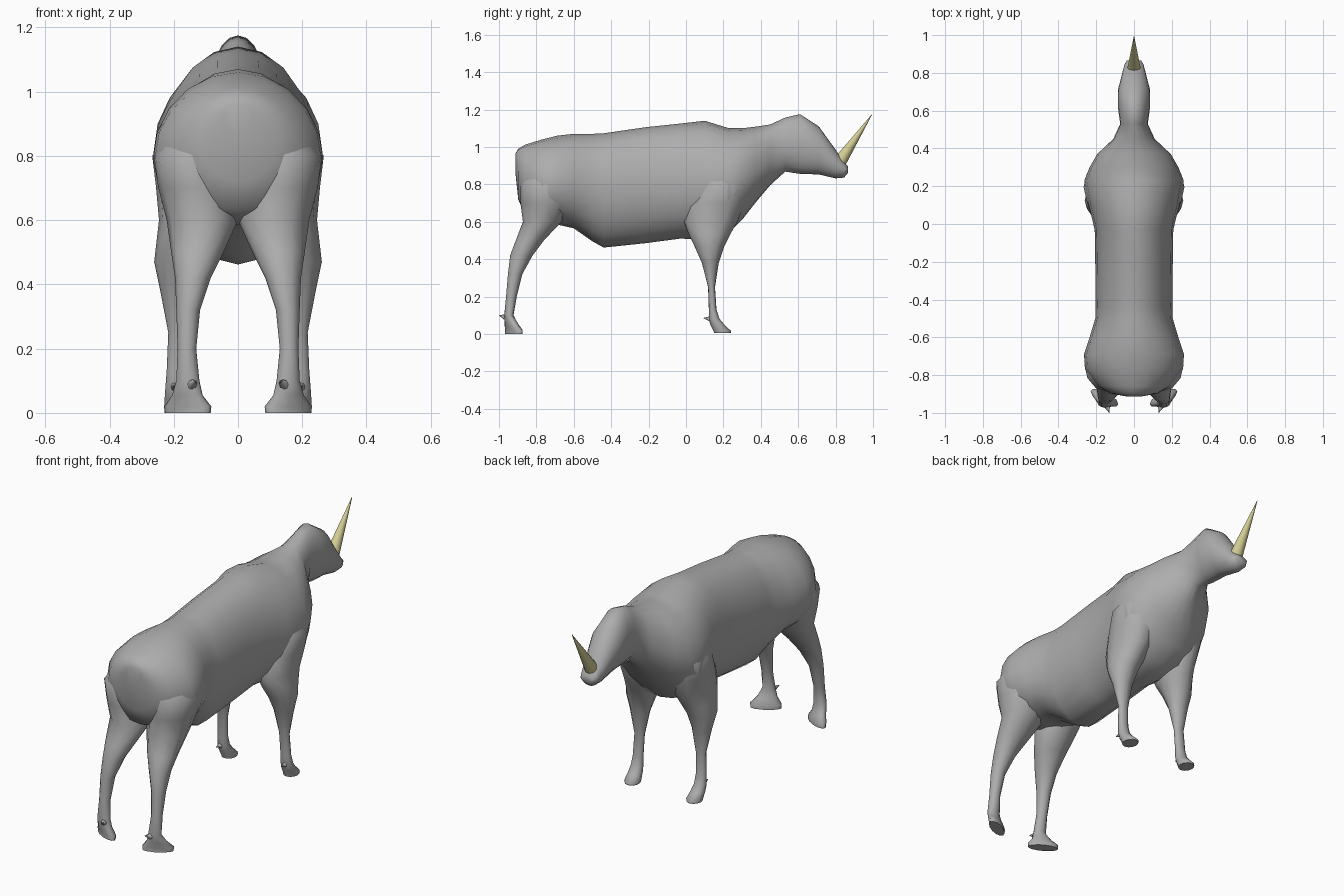
import bpy, bmesh, math
from mathutils import Vector

cube = bpy.data.objects.get("Cube")
if cube:
    bpy.data.objects.remove(cube, do_unlink=True)


def material(name, rgb):
    mat = bpy.data.materials.new(name)
    mat.use_nodes = True
    mat.diffuse_color = (*rgb, 1)
    bsdf = mat.node_tree.nodes["Principled BSDF"]
    bsdf.inputs["Base Color"].default_value = (*rgb, 1)
    bsdf.inputs["Roughness"].default_value = 0.8
    return mat


HIDE = material("grey hide", (0.42, 0.42, 0.42))
HORN = material("pale horn", (0.66, 0.62, 0.30))


def loft(name, rings, mat, sharp=65):
    """Skin a list of equally long point rings, cap both ends, shade smooth."""
    bm = bmesh.new()
    loops = [[bm.verts.new(p) for p in ring] for ring in rings]
    n = len(loops[0])
    for a, b in zip(loops, loops[1:]):
        for i in range(n):
            j = (i + 1) % n
            bm.faces.new((a[i], a[j], b[j], b[i]))
    bm.faces.new(loops[0])
    bm.faces.new(loops[-1])
    bmesh.ops.recalc_face_normals(bm, faces=bm.faces)
    for f in bm.faces:
        f.smooth = True
    for e in bm.edges:
        e.smooth = e.calc_face_angle(0) < math.radians(sharp)
    mesh = bpy.data.meshes.new(name)
    bm.to_mesh(mesh)
    bm.free()
    mesh.materials.append(mat)
    obj = bpy.data.objects.new(name, mesh)
    bpy.context.collection.objects.link(obj)
    return obj


def angles(n):
    return [2 * math.pi * i / n for i in range(n)]


def body_ring(y, top, bottom, half, mid):
    """Upright section with separate heights above and below its widest line."""
    return [(half * math.cos(a), y,
             mid + math.sin(a) * ((top - mid) if math.sin(a) > 0 else (mid - bottom)))
            for a in angles(20)]


def leg_ring(side, z, x0, x1, y0, y1, shear=0):
    """Level section filling x0..x1 and y0..y1, optionally turned outward."""
    cx, cy, rx, ry = (x0 + x1) / 2, (y0 + y1) / 2, (x1 - x0) / 2, (y1 - y0) / 2
    return [(side * (cx + rx * math.cos(a)),
             cy + ry * math.sin(a) + shear * rx * math.cos(a), z) for a in angles(12)]


def cone(name, base, tip, radius, mat, n=12):
    base, tip = Vector(base), Vector(tip)
    turn = (tip - base).to_track_quat('Z', 'Y')
    rings = [[centre + turn @ Vector((r * math.cos(a), r * math.sin(a), 0))
              for a in angles(n)] for centre, r in ((base, radius), (tip, 0.001))]
    return loft(name, rings, mat)


# Body, neck and head: y, top, bottom, half width, height of widest line
BODY = [
    (-0.912, 0.965, 0.86, 0.045, 0.92),
    (-0.897, 0.99, 0.72, 0.125, 0.86),
    (-0.86, 1.012, 0.63, 0.19, 0.82),
    (-0.77, 1.04, 0.585, 0.258, 0.80),
    (-0.69, 1.06, 0.585, 0.265, 0.79),
    (-0.60, 1.07, 0.565, 0.235, 0.79),
    (-0.50, 1.07, 0.495, 0.205, 0.78),
    (-0.44, 1.073, 0.462, 0.203, 0.78),
    (-0.22, 1.105, 0.485, 0.205, 0.79),
    (-0.03, 1.125, 0.51, 0.208, 0.80),
    (0.10, 1.14, 0.505, 0.24, 0.80),
    (0.23, 1.10, 0.54, 0.263, 0.81),
    (0.30, 1.10, 0.61, 0.235, 0.83),
    (0.37, 1.108, 0.70, 0.195, 0.87),
    (0.45, 1.12, 0.795, 0.11, 0.93),
    (0.53, 1.157, 0.868, 0.073, 1.00),
    (0.61, 1.175, 0.856, 0.084, 1.02),
    (0.71, 1.11, 0.853, 0.085, 0.99),
    (0.80, 0.985, 0.832, 0.062, 0.91),
    (0.845, 0.92, 0.836, 0.05, 0.88),
    (0.865, 0.898, 0.86, 0.038, 0.88),
]
loft("body_and_head", [body_ring(*r) for r in BODY], HIDE)

# Legs: z, inner x, outer x, back y, front y, outward shear
HIND = [
    (0.90, 0.06, 0.18, -0.83, -0.66),
    (0.80, 0.03, 0.262, -0.885, -0.61),
    (0.70, 0.01, 0.248, -0.885, -0.61),
    (0.60, 0.00, 0.222, -0.872, -0.665),
    (0.50, 0.045, 0.208, -0.91, -0.76),
    (0.42, 0.085, 0.196, -0.94, -0.82),
    (0.32, 0.118, 0.192, -0.952, -0.875),
    (0.20, 0.13, 0.188, -0.962, -0.905),
    (0.10, 0.12, 0.192, -0.972, -0.922),
    (0.055, 0.11, 0.205, -0.968, -0.90, 0.3),
    (0.02, 0.083, 0.23, -0.955, -0.885, 0.45),
    (0.0, 0.085, 0.228, -0.955, -0.885, 0.45),
]
FORE = [
    (0.92, 0.05, 0.19, 0.12, 0.28),
    (0.80, 0.04, 0.267, 0.06, 0.33),
    (0.70, 0.04, 0.255, 0.01, 0.315),
    (0.60, 0.06, 0.246, -0.01, 0.275),
    (0.53, 0.08, 0.254, 0.015, 0.235),
    (0.47, 0.105, 0.261, 0.045, 0.205),
    (0.38, 0.135, 0.242, 0.085, 0.175),
    (0.25, 0.158, 0.217, 0.118, 0.155),
    (0.13, 0.163, 0.222, 0.122, 0.163),
    (0.08, 0.16, 0.226, 0.122, 0.18),
    (0.05, 0.155, 0.228, 0.13, 0.205),
    (0.015, 0.148, 0.23, 0.148, 0.242),
    (0.005, 0.15, 0.228, 0.15, 0.24),
]
for side, word in ((1, "left"), (-1, "right")):
    loft(f"hind_leg_{word}", [leg_ring(side, *r) for r in HIND], HIDE)
    loft(f"front_leg_{word}", [leg_ring(side, *r) for r in FORE], HIDE)
    # Dewclaws behind each foot
    cone(f"hind_dewclaw_{word}", (side * 0.148, -0.95, 0.085),
         (side * 0.13, -1.0, 0.10), 0.022, HIDE, 8)
    cone(f"front_dewclaw_{word}", (side * 0.195, 0.145, 0.08),
         (side * 0.20, 0.093, 0.085), 0.02, HIDE, 8)

# Nose horn
cone("nose_horn", (0, 0.815, 0.91), (0, 0.995, 1.175), 0.037, HORN, 16)
